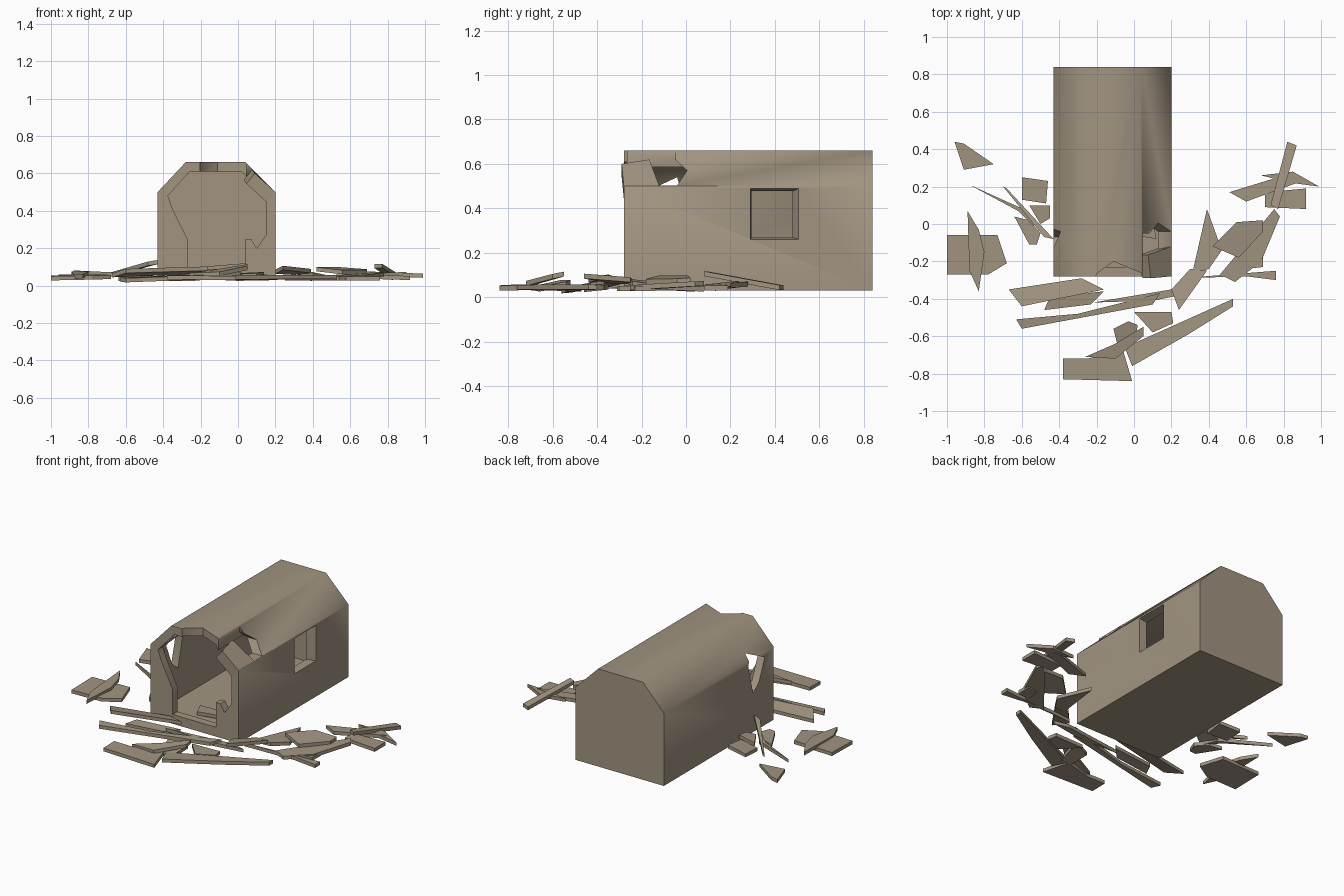
import bpy, bmesh, math


def mesh_object(name, ring_a, ring_b):
    """Closed solid between two matching rings of points."""
    bm = bmesh.new()
    a = [bm.verts.new(p) for p in ring_a]
    b = [bm.verts.new(p) for p in ring_b]
    n = len(a)
    bm.faces.new(a)
    bm.faces.new(b[::-1])
    for i in range(n):
        j = (i + 1) % n
        bm.faces.new((a[i], b[i], b[j], a[j]))
    bmesh.ops.recalc_face_normals(bm, faces=bm.faces)
    me = bpy.data.meshes.new(name)
    bm.to_mesh(me)
    bm.free()
    ob = bpy.data.objects.new(name, me)
    bpy.context.collection.objects.link(ob)
    ob.color = (0.42, 0.36, 0.28, 1)
    me.materials.append(stone)
    return ob


def prism(name, pts, axis, t0, t1, end=None):
    """Profile swept along an axis, optionally tapering to an end profile."""
    def place(p, t):
        c = list(p)
        c.insert('xyz'.index(axis), t)
        return c
    return mesh_object(name, [place(p, t0) for p in pts],
                       [place(p, t1) for p in (end or pts)])


def cut(target, cutter):
    cutter.hide_render = True
    m = target.modifiers.new('cut', 'BOOLEAN')
    m.operation, m.solver, m.object = 'DIFFERENCE', 'EXACT', cutter
    bpy.context.view_layer.objects.active = target
    bpy.ops.object.modifier_apply(modifier=m.name)
    bpy.data.objects.remove(cutter)


stone = bpy.data.materials.new('stone')
stone.diffuse_color = (0.36, 0.30, 0.22, 1)

# Building: hollow shell with chamfered roof
outer = [(-.43, .03), (.20, .03), (.20, .50), (.04, .66), (-.28, .66), (-.43, .50)]
inner = [(-.38, .08), (.15, .08), (.15, .48), (.02, .61), (-.26, .61), (-.38, .48)]
house = prism('building_shell', outer, 'y', -.28, .84)
cut(house, prism('cavity', inner, 'y', -.23, .79))

# Broken front opening
front = [(-.27, .09), (.04, .09), (.04, .25), (.07, .25), (.10, .20), (.149, .27),
         (.149, .479), (.019, .609), (-.259, .609), (-.375, .48), (-.35, .41), (-.27, .25)]
cut(house, prism('front_hole', front, 'y', -.5, -.2))

# Side window with tapered reveal
win_out = [(.29, .26), (.51, .26), (.51, .49), (.29, .49)]
win_in = [(.295, .27), (.475, .27), (.475, .475), (.295, .475)]
cut(house, prism('window', win_out, 'x', .205, .14, win_in))

# Breaks in roof edge, right slope and left wall
cut(house, prism('roof_notch', [(-.21, -.3), (-.2, -.265), (-.11, -.2), (.045, -.265), (.06, -.3)],
                 'z', .55, .75))
cut(house, prism('slope_hole', [(-.4, .502), (-.04, .502), (.005, .57), (-.05, .62),
                                (-.05, .70), (-.4, .70)], 'x', .045, .3))
cut(house, prism('left_hole', [(-.19, .47), (-.04, .54), (-.02, .47), (-.07, .28), (-.13, .33)],
                 'x', -.5, -.3))
bpy.ops.object.select_all(action='DESELECT')
house.select_set(True)
bpy.context.view_layer.objects.active = house
bpy.ops.object.shade_smooth_by_angle(angle=math.radians(50))

# Loose slab hanging at the broken roof corner
slab = [(.20, -.28, .50), (.20, -.12, .50), (.075, -.165, .62), (.09, -.29, .60)]
mesh_object('hanging_slab', slab, [(x - .045, y, z - .055) for x, y, z in slab])

# Debris shards: outline, then height and slope in x and y
left = [
    ([(-.96, .44), (-.91, .43), (-.75, .32), (-.91, .29)], .05, .02, .02),
    ([(-.88, .21), (-.57, .07), (-.53, -.02), (-.62, .07)], .06, -.05, 0),
    ([(-.60, .25), (-.46, .23), (-.47, .11), (-.60, .13)], .05, .1, .05),
    ([(-.70, .20), (-.68, .19), (-.43, -.08), (-.48, -.07)], .09, .13, -.13),
    ([(-.64, .04), (-.56, .02), (-.50, -.05), (-.52, -.11), (-.56, -.11)], .045, .1, 0),
    ([(-.56, .10), (-.45, .10), (-.45, .03), (-.50, 0)], .06, .2, .1),
    ([(-1, -.06), (-.73, -.06), (-.68, -.21), (-.78, -.27), (-1, -.27)], .045, .02, .02),
    ([(-.89, .07), (-.83, -.03), (-.80, -.15), (-.83, -.36), (-.88, -.25)], .06, .1, .05),
]
ahead = [
    ([(-.67, -.35), (-.28, -.29), (-.16, -.35), (-.60, -.44)], .075, .07, -.2),
    ([(-.45, -.39), (-.16, -.36), (-.23, -.43), (-.48, -.46)], .04, 0, .1),
    ([(-.63, -.51), (-.30, -.48), (.14, -.37), (.10, -.43), (-.6, -.56)], .045, .02, .1),
    ([(-.22, -.42), (.20, -.35), (.30, -.37), (.10, -.41)], .05, -.03, 0),
    ([(-.38, -.72), (-.25, -.72), (-.06, -.67), (-.01, -.84), (-.38, -.83)], .045, -.01, .02),
    ([(-.26, -.71), (-.10, -.64), (.05, -.55), (.05, -.60), (-.10, -.72)], .08, .05, .2),
    ([(-.11, -.56), (-.03, -.52), (.02, -.54), (0, -.66), (-.08, -.68)], .055, -.1, .2),
    ([(0, -.47), (.20, -.47), (.21, -.53), (.10, -.58)], .04, .02, 0),
    ([(-.01, -.76), (-.05, -.66), (.24, -.53), (.53, -.40), (.53, -.44), (.29, -.59)], .045, .02, -.03),
    ([(-.20, -.10), (0, -.12), (.04, -.18), (-.16, -.19)], .10, .08, 0),
    ([(-.05, .0), (.10, .03), (.12, -.08), (0, -.06)], .10, 0, .05),
]
right = [
    ([(.39, .08), (.47, -.14), (.40, -.24), (.31, -.27)], .055, -.1, -.08),
    ([(.30, -.24), (.39, -.25), (.24, -.46), (.20, -.35)], .08, .1, -.15),
    ([(.25, -.29), (.76, -.25), (.76, -.30), (.60, -.28)], .04, 0, 0),
    ([(.42, -.12), (.55, .01), (.69, .02), (.69, -.04), (.56, -.18)], .08, -.08, .08),
    ([(.75, .08), (.78, .04), (.68, -.20), (.54, -.31), (.46, -.27)], .05, .02, .05),
    ([(.62, -.15), (.69, -.14), (.69, -.23), (.60, -.24)], .04, 0, 0),
    ([(.82, .44), (.87, .42), (.77, .08), (.73, .10)], .075, -.05, -.17),
    ([(.51, .17), (.77, .25), (.90, .23), (.60, .12)], .055, .04, 0),
    ([(.70, .17), (.92, .19), (.92, .08), (.70, .09)], .045, -.03, 0),
    ([(.68, .26), (.85, .28), (.99, .20), (.84, .22)], .06, -.04, 0),
]
for group, shards in (('left', left), ('front', ahead), ('right', right)):
    for i, (pts, z, sx, sy) in enumerate(shards):
        cx = sum(p[0] for p in pts) / len(pts)
        cy = sum(p[1] for p in pts) / len(pts)
        top = [(x, y, z + .01 + sx * (x - cx) + sy * (y - cy)) for x, y in pts]
        mesh_object(f'{group}_shard_{i + 1}', top, [(x, y, max(0, h - .022)) for x, y, h in top])
